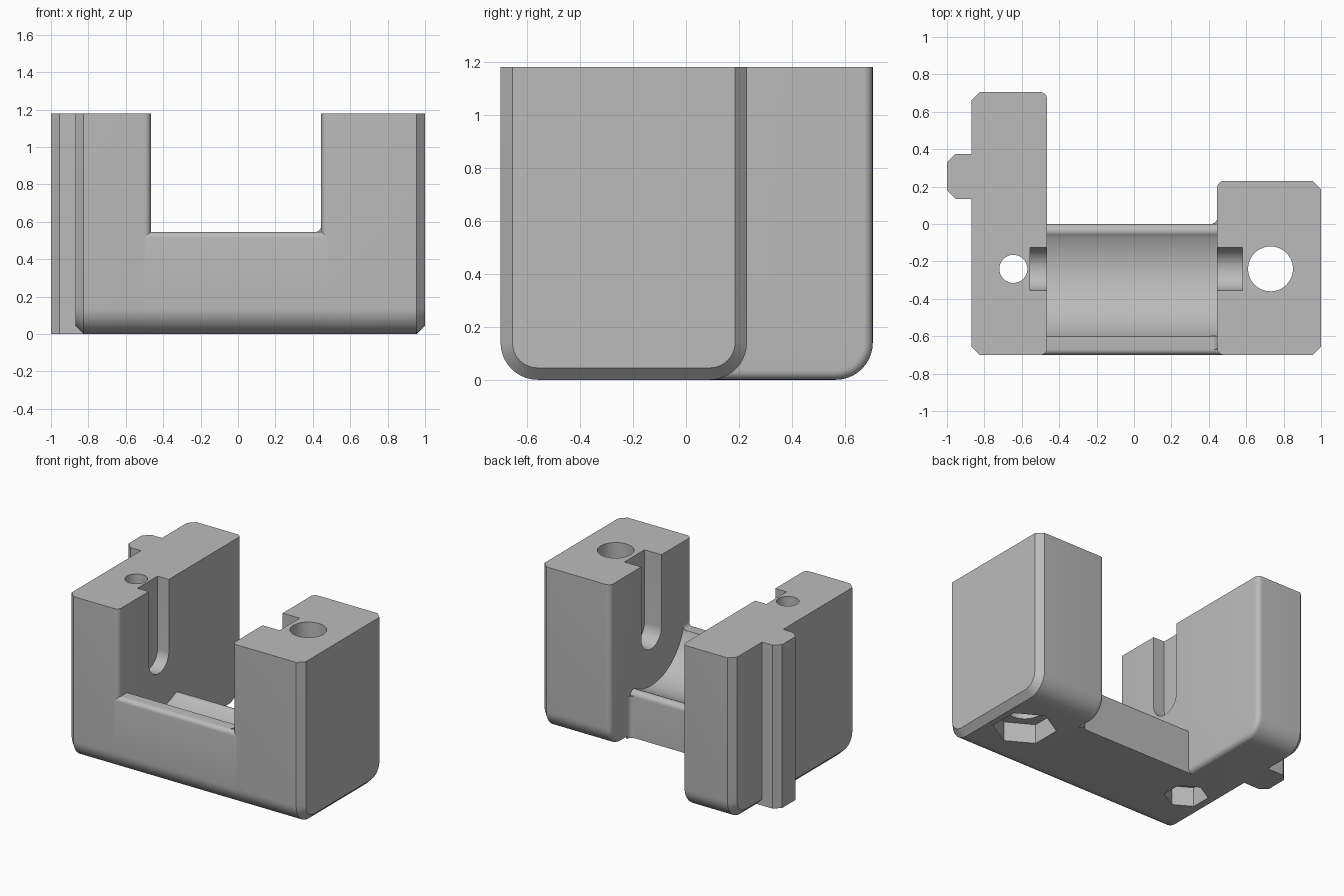
import bpy, bmesh
from math import sin, cos, pi, radians
from mathutils import Vector

if "Cube" in bpy.data.objects:
    bpy.data.objects.remove(bpy.data.objects["Cube"])

HEIGHT, FRONT, CORNER = 1.18, -0.70, 0.14
CHAMFER, ROUND = 0.045, 0.035
AXLE_Y, AXLE_Z = -0.24, 0.66
IN_L, IN_R = -0.465, 0.445

grey = bpy.data.materials.new("plain grey")
grey.use_nodes = True
grey.diffuse_color = (0.5, 0.5, 0.5, 1)
grey.node_tree.nodes["Principled BSDF"].inputs["Base Color"].default_value = (0.5, 0.5, 0.5, 1)


def arc(cx, cy, r, a0, a1, n=10):
    """Points on an arc, angles in degrees."""
    steps = [radians(a0 + (a1 - a0) * i / n) for i in range(n + 1)]
    return [(cx + r * cos(a), cy + r * sin(a)) for a in steps]


def loft(name, rings):
    """Skin a closed solid through equal-length rings of points."""
    bm = bmesh.new()
    loops = [[bm.verts.new(p) for p in ring] for ring in rings]
    for a, b in zip(loops, loops[1:]):
        for i in range(len(a)):
            j = (i + 1) % len(a)
            bm.faces.new((a[i], a[j], b[j], b[i]))
    bm.faces.new(loops[0])
    bm.faces.new(loops[-1])
    bmesh.ops.recalc_face_normals(bm, faces=bm.faces)
    mesh = bpy.data.meshes.new(name)
    bm.to_mesh(mesh)
    bm.free()
    mesh.materials.append(grey)
    ob = bpy.data.objects.new(name, mesh)
    bpy.context.collection.objects.link(ob)
    return ob


def along_x(name, profile, x0, x1):
    return loft(name, [[(x, y, z) for y, z in profile] for x in (x0, x1)])


def along_z(name, profile, z0, z1):
    return loft(name, [[(x, y, z) for x, y in profile] for z in (z0, z1)])


def cut(target, cutter):
    mod = target.modifiers.new("cut", "BOOLEAN")
    mod.operation, mod.solver, mod.object = "DIFFERENCE", "EXACT", cutter
    bpy.context.view_layer.objects.active = target
    bpy.ops.object.modifier_apply(modifier=mod.name)
    bpy.data.objects.remove(cutter)


def side_block(name, inner, outer, back):
    """Upright block: rounded inner edges, rounded bottom corners, chamfered outer edges."""
    way = 1 if outer > inner else -1
    stations = [(inner + way * ROUND * (1 - cos(a)), ROUND * (1 - sin(a)))
                for a in [i * pi / 12 for i in range(7)]]
    stations += [(outer - way * CHAMFER, 0), (outer, CHAMFER)]
    rings = []
    for x, d in stations:
        r = CORNER - d
        outline = [(FRONT + d, HEIGHT)]
        outline += arc(FRONT + CORNER, CORNER, r, 180, 270)
        outline += arc(back - CORNER, CORNER, r, 270, 360)
        outline += [(back - d, HEIGHT)]
        rings.append([(x, y, z) for y, z in outline])
    return loft(name, rings)


def drill(block, x, hole_r, nut_r, slot_x0, slot_x1):
    """Bolt hole, hexagonal nut pocket underneath and axle slot on the inner face."""
    cut(block, along_z("bolt_cutter", arc(x, AXLE_Y, hole_r, 0, 352.5, 47), -0.1, HEIGHT + 0.1))
    cut(block, along_z("nut_cutter", arc(x, AXLE_Y, nut_r, 30, 330, 5), -0.1, 0.14))
    slot = arc(AXLE_Y, AXLE_Z, 0.115, 180, 360, 24)
    slot += [(AXLE_Y + 0.115, HEIGHT + 0.1), (AXLE_Y - 0.115, HEIGHT + 0.1)]
    cut(block, along_x("slot_cutter", slot, slot_x0, slot_x1))


# Side blocks
right_block = side_block("long_side_block", IN_L, -0.87, 0.705)
drill(right_block, -0.645, 0.075, 0.145, -0.555, IN_L + 0.1)
left_block = side_block("short_side_block", IN_R, 1.0, 0.23)
drill(left_block, 0.73, 0.12, 0.21, IN_R - 0.1, 0.58)

# Cross bar with a round trough, high at the front and low at the back
WALL = 0.545
bar = arc(FRONT + CORNER, CORNER, CORNER, 270, 180)
bar += arc(FRONT + 0.03, WALL - 0.03, 0.03, 180, 90, 6)
bar += arc(AXLE_Y, AXLE_Z, 0.38, 197.6, 299, 32)
bar += arc(-0.037, 0.296, 0.037, 119, 0, 10)
bar += [(0, 0)]
cross_bar = along_x("cross_bar", bar, IN_L - ROUND, IN_R + ROUND)

# Small concave fillets where the bar meets the short block
F = 0.035
top_fillet = [(IN_R + 0.01, WALL - 0.01), (IN_R - F, WALL - 0.01)]
top_fillet += arc(IN_R - F, WALL + F, F, 270, 360, 6) + [(IN_R + 0.01, WALL + F)]
wall_fillet = loft("wall_fillet", [[(x, y, z) for x, z in top_fillet] for y in (FRONT + 0.03, -0.6)])
back_fillet = [(IN_R + 0.01, -0.01), (IN_R - F, -0.01)]
back_fillet += arc(IN_R - F, F, F, 270, 360, 6) + [(IN_R + 0.01, F)]
rear_fillet = along_z("rear_fillet", back_fillet, 0, 0.3)

# Guide key on the outer face of the long block
K0, K1 = 0.135, 0.375
key = [(-0.825, K0), (-1 + CHAMFER, K0), (-1, K0 + CHAMFER),
       (-1, K1 - CHAMFER), (-1 + CHAMFER, K1), (-0.825, K1)]
guide_key = along_z("guide_key", key, 0, HEIGHT)

# Smooth the rounds, keep the edges sharp
bpy.ops.object.select_all(action="DESELECT")
for ob in (right_block, left_block, cross_bar, wall_fillet, rear_fillet, guide_key):
    ob.select_set(True)
bpy.context.view_layer.objects.active = right_block
bpy.ops.object.shade_smooth_by_angle(angle=radians(30))
